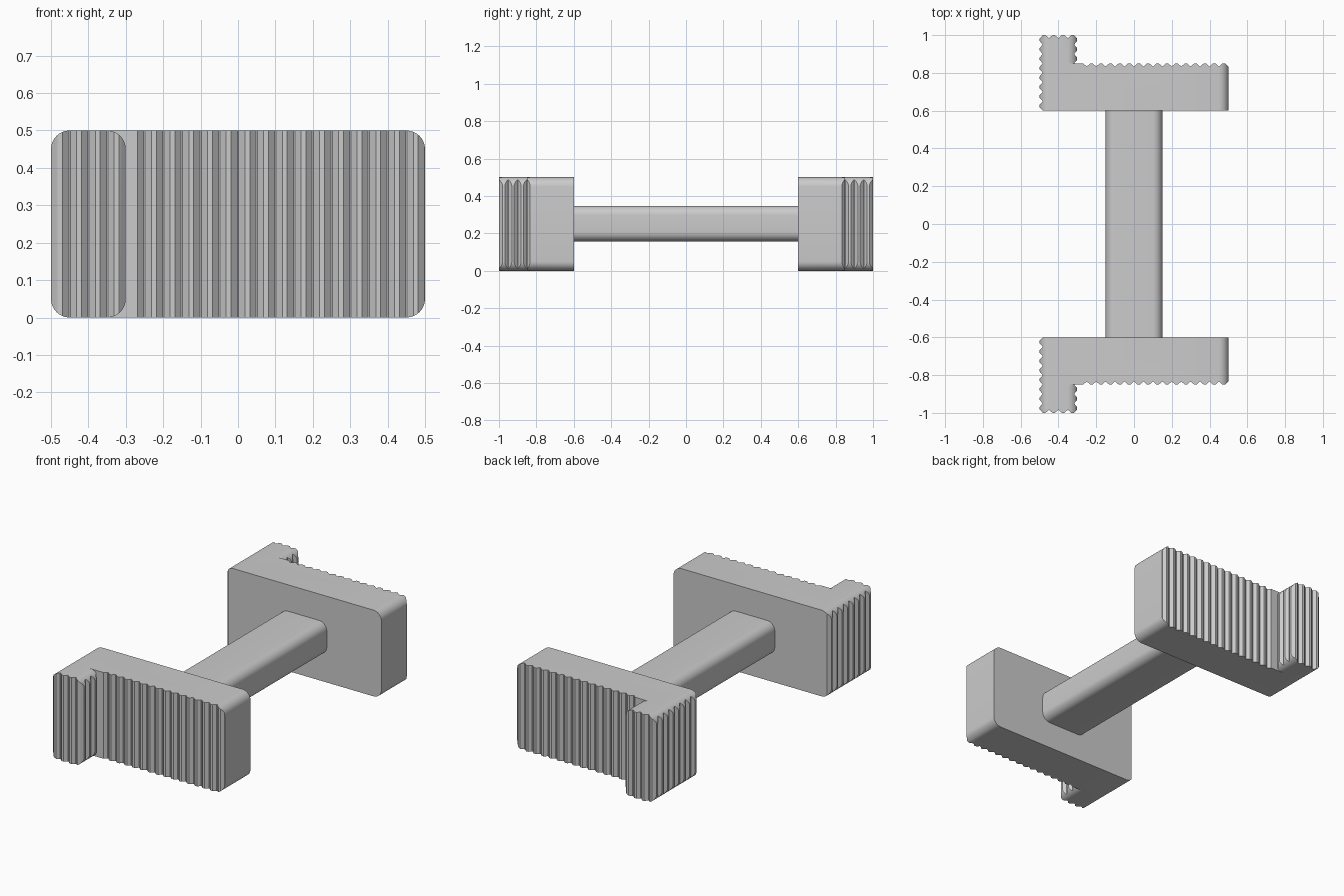
import bpy, bmesh, math
from mathutils import Vector

if "Cube" in bpy.data.objects:
    bpy.data.objects.remove(bpy.data.objects["Cube"])

PITCH, DEPTH = 0.05, 0.015

grey = bpy.data.materials.new("plain_grey")
grey.use_nodes = True
COLOUR = (0.6, 0.6, 0.6, 1)
grey.diffuse_color = COLOUR
grey.node_tree.nodes["Principled BSDF"].inputs["Base Color"].default_value = COLOUR


def prism(name, points, offset):
    """Extrude a closed 3D outline along an offset vector."""
    bm = bmesh.new()
    face = bm.faces.new([bm.verts.new(p) for p in points])
    top = bmesh.ops.extrude_face_region(bm, geom=[face])["geom"]
    bmesh.ops.translate(bm, vec=offset, verts=[v for v in top if isinstance(v, bmesh.types.BMVert)])
    bmesh.ops.recalc_face_normals(bm, faces=bm.faces)
    mesh = bpy.data.meshes.new(name)
    bm.to_mesh(mesh)
    bm.free()
    mesh.materials.append(grey)
    obj = bpy.data.objects.new(name, mesh)
    bpy.context.collection.objects.link(obj)
    return obj


def rounded_bar(name, x0, x1, z0, z1, y0, y1, r=0.05, steps=8):
    """Bar along y with a rounded rectangle section."""
    corners = [(x1 - r, z1 - r), (x0 + r, z1 - r), (x0 + r, z0 + r), (x1 - r, z0 + r)]
    pts = []
    for i, (cx, cz) in enumerate(corners):
        for k in range(steps + 1):
            a = math.pi / 2 * (i + k / steps)
            pts.append((cx + r * math.cos(a), y0, cz + r * math.sin(a)))
    return prism(name, pts, (0, y1 - y0, 0))


def ribs(start, end, inward):
    """Ribbed line between two plan points, a groove at either end."""
    a, b, n = Vector(start), Vector(end), Vector(inward) * DEPTH
    count = round((b - a).length / PITCH)
    step = (b - a) / count
    pts = []
    for i in range(count):
        for t, deep in ((0.04, 1), (0.37, 0), (0.63, 0), (0.96, 1)):
            pts.append(a + step * (i + t) + n * deep)
    return pts


def apply_boolean(obj, other, operation):
    mod = obj.modifiers.new(operation, "BOOLEAN")
    mod.operation, mod.object, mod.solver = operation, other, "EXACT"
    bpy.context.view_layer.objects.active = obj
    bpy.ops.object.modifier_apply(modifier=mod.name)
    bpy.data.objects.remove(other)


def cut_to_plan(obj, plan):
    cutter = prism("plan_cutter", [(p[0], p[1], -0.1) for p in plan], (0, 0, 0.7))
    apply_boolean(obj, cutter, "INTERSECT")


# Foot plate: ribbed on the outer face and the right side
E = 0.4995
foot = rounded_bar("back_foot", -0.5, 0.5, 0, 0.5, 0.6, 0.9)
cut_to_plan(foot, [(0.6, 0.55), (-E + DEPTH, 0.55)]
            + ribs((-E, 0.6), (-E, 0.85), (1, 0))
            + [(-E + DEPTH, 0.85), (-0.275, 0.85)]
            + ribs((-0.3, 0.85), (0.5, 0.85), (0, -1))[2:]
            + [(0.6, 0.85 - DEPTH)])

# Projecting lug: ribbed on three sides
lug = rounded_bar("lug", -0.5, -0.3, 0, 0.5, 0.85, 1.1)
R = -0.3005
cut_to_plan(lug, [(R - DEPTH, 0.8), (-E + DEPTH, 0.8)]
            + ribs((-E, 0.85), (-E, 1), (1, 0))
            + ribs((-0.5, 1), (-0.3, 1), (0, -1))[1:-1]
            + ribs((R, 1), (R, 0.85), (-1, 0)))
apply_boolean(foot, lug, "UNION")

# Mirrored foot at the front
front = foot.copy()
front.data = foot.data.copy()
front.name = "front_foot"
bpy.context.collection.objects.link(front)
bm = bmesh.new()
bm.from_mesh(front.data)
for v in bm.verts:
    v.co.y = -v.co.y
bmesh.ops.reverse_faces(bm, faces=bm.faces)
bm.to_mesh(front.data)
bm.free()

# Connecting bar
bar = rounded_bar("connecting_bar", -0.15, 0.15, 0.157, 0.347, -0.6, 0.6)

bpy.ops.object.select_all(action="DESELECT")
for obj in (foot, front, bar):
    obj.select_set(True)
bpy.context.view_layer.objects.active = bar
bpy.ops.object.shade_smooth_by_angle(angle=math.radians(25))
